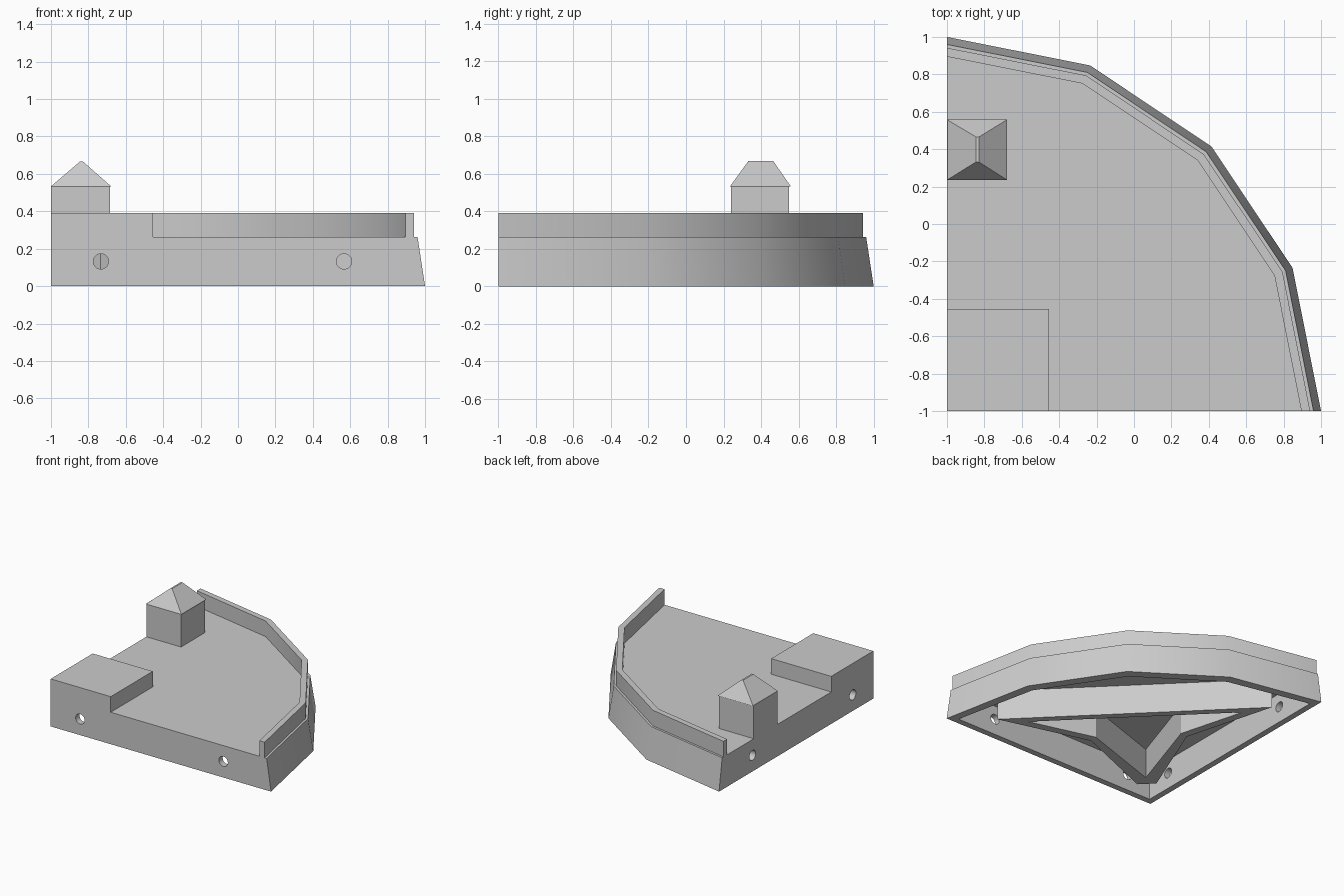
import bpy, bmesh, math

if "Cube" in bpy.data.objects:
    bpy.data.objects.remove(bpy.data.objects["Cube"])

stone = bpy.data.materials.new("stone_grey")
stone.use_nodes = True
GREY = (0.6, 0.6, 0.6, 1)
stone.diffuse_color = GREY
stone.node_tree.nodes["Principled BSDF"].inputs["Base Color"].default_value = GREY

FLOOR, TOP, CEILING = 0.262, 0.39, 0.245
WALL = 0.05


def arc(radius, start=0.0):
    """Quarter arc of four segments about the corner, ends held at start."""
    pts = []
    for i in range(5):
        a = math.radians(22.5 * i)
        pts.append([radius * math.cos(a), radius * math.sin(a)])
    pts[0][1] = pts[-1][0] = start
    return pts


def add_mesh(name, bm):
    bmesh.ops.recalc_face_normals(bm, faces=bm.faces)
    mesh = bpy.data.meshes.new(name)
    bm.to_mesh(mesh)
    bm.free()
    mesh.materials.append(stone)
    obj = bpy.data.objects.new(name, mesh)
    bpy.context.collection.objects.link(obj)
    return obj


def prism(name, lower, upper, z0, z1):
    """Solid between two matching outlines, measured from the corner."""
    bm = bmesh.new()
    lo = [bm.verts.new((x - 1, y - 1, z0)) for x, y in lower]
    up = [bm.verts.new((x - 1, y - 1, z1)) for x, y in upper]
    bm.faces.new(lo[::-1])
    bm.faces.new(up)
    n = len(lo)
    for i in range(n):
        j = (i + 1) % n
        bm.faces.new((lo[i], lo[j], up[j], up[i]))
    return add_mesh(name, bm)


def rect(x0, x1, y0, y1):
    return [(x0, y0), (x1, y0), (x1, y1), (x0, y1)]


def mirrored(half):
    """Complete an outline that is symmetric about the diagonal."""
    return half + [(y, x) for x, y in reversed(half) if x != y]


def cut(obj, cutter):
    mod = obj.modifiers.new("cut", 'BOOLEAN')
    mod.operation = 'DIFFERENCE'
    mod.solver = 'EXACT'
    mod.object = cutter
    bpy.context.view_layer.objects.active = obj
    bpy.ops.object.modifier_apply(modifier=mod.name)
    bpy.data.objects.remove(cutter)


def smooth(obj):
    bpy.ops.object.select_all(action='DESELECT')
    obj.select_set(True)
    bpy.context.view_layer.objects.active = obj
    bpy.ops.object.shade_smooth_by_angle(angle=math.radians(30))


# Tapered quarter-round base, hollow below
base = prism("base", [(0, 0)] + arc(2.0), [(0, 0)] + arc(1.96), 0, FLOOR)
cavity = [(WALL, WALL)] + arc(1.925, WALL)
cut(base, prism("cavity_cutter", cavity, cavity, -0.1, CEILING))

# Round pin holes through the two straight walls
for along in (0.267, 1.567):
    for side in (False, True):
        bpy.ops.mesh.primitive_cylinder_add(
            vertices=24, radius=0.041, depth=0.16,
            location=(-1, along - 1, 0.132) if side else (along - 1, -1, 0.132),
            rotation=(0, math.pi / 2, 0) if side else (math.pi / 2, 0, 0))
        cut(base, bpy.context.object)
smooth(base)

# Arrow-shaped stiffening ring under the floor
outline = mirrored([(0.265, 0.163), (0.95, 0.44), (1.70, 0.235)])
inside = mirrored([(0.28, 0.28), (0.96, 0.505), (1.50, 0.356)])
ring = prism("underside_ring", outline, outline, 0, CEILING + 0.005)
cut(ring, prism("ring_cutter", inside, inside, -0.1, 0.4))

# Parapet along the curved edge
band = arc(1.942) + arc(1.895)[::-1]
smooth(prism("parapet", band, band, FLOOR, TOP))

# Raised corner block
corner = rect(0, 0.545, 0, 0.545)
prism("corner_block", corner, corner, FLOOR, TOP)

# Turret with hipped roof
body = rect(0, 0.315, 1.24, 1.55)
prism("turret", body, body, FLOOR, 0.535)
prism("turret_roof", rect(0, 0.322, 1.235, 1.558),
      rect(0.156, 0.17, 1.332, 1.465), 0.533, 0.667)
